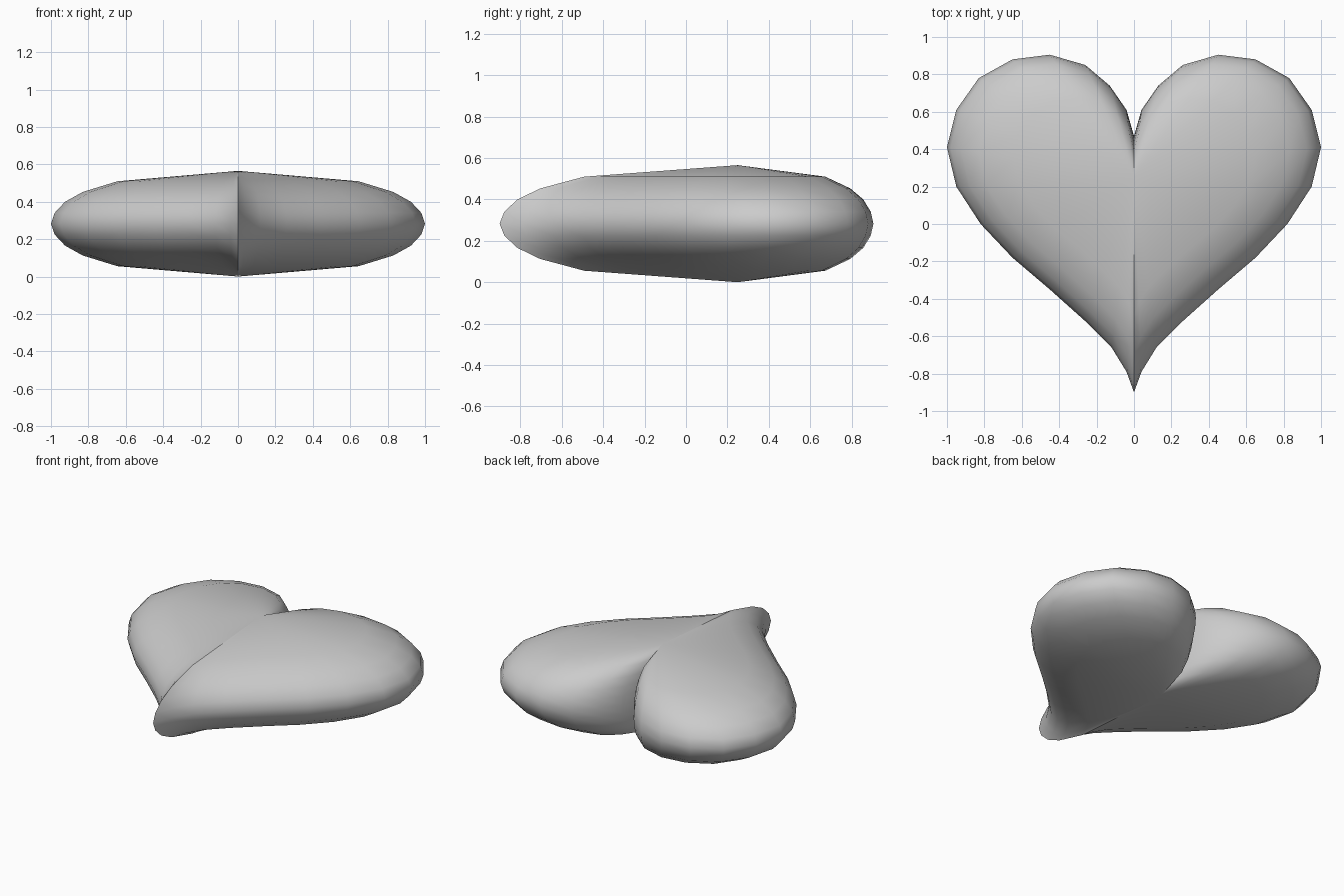
import bpy
import bmesh
import math

default_cube = bpy.data.objects.get("Cube")
if default_cube:
    bpy.data.objects.remove(default_cube, do_unlink=True)

# Plain grey material
grey = bpy.data.materials.new("grey")
grey.use_nodes = True
colour = (0.6, 0.6, 0.6, 1)
grey.diffuse_color = colour
grey.node_tree.nodes["Principled BSDF"].inputs["Base Color"].default_value = colour

# Half of the heart outline, from the front tip round to the notch
half = [(0, -0.90), (0.04, -0.79), (0.12, -0.66), (0.26, -0.52), (0.45, -0.35),
        (0.65, -0.18), (0.82, 0), (0.95, 0.2), (1, 0.41), (0.95, 0.61),
        (0.83, 0.78), (0.65, 0.88), (0.45, 0.905), (0.26, 0.85), (0.13, 0.74),
        (0.04, 0.61), (0, 0.47)]
outline = half + [(-x, y) for x, y in half[-2:0:-1]]

# Puffed section: outline scale and height above the middle plane
MIDDLE, CENTRE_Y = 0.2825, 0.25
section = [(0.645, 0.227), (0.83, 0.17), (0.925, 0.117), (0.98, 0.058)]
section += [(1, 0)] + [(s, -h) for s, h in reversed(section)]

bm = bmesh.new()
rings = [[bm.verts.new((x * s, CENTRE_Y + (y - CENTRE_Y) * s, MIDDLE + h))
          for x, y in outline] for s, h in section]
count = len(outline)

# Quad bands between the rings
for upper, lower in zip(rings, rings[1:]):
    for i in range(count):
        j = (i + 1) % count
        bm.faces.new((upper[i], upper[j], lower[j], lower[i]))

# Shallow cones closing the top and the underside
for ring, z in ((rings[0], 2 * MIDDLE), (rings[-1], 0)):
    apex = bm.verts.new((0, CENTRE_Y, z))
    for i in range(count):
        bm.faces.new((ring[i], ring[(i + 1) % count], apex))

bmesh.ops.recalc_face_normals(bm, faces=bm.faces)

# Keep the centre line between the two lobes crisp
for edge in bm.edges:
    if all(abs(v.co.x) < 1e-5 for v in edge.verts):
        edge.smooth = False

mesh = bpy.data.meshes.new("heart")
bm.to_mesh(mesh)
bm.free()
mesh.materials.append(grey)
heart = bpy.data.objects.new("heart", mesh)
bpy.context.collection.objects.link(heart)

bpy.ops.object.select_all(action='DESELECT')
heart.select_set(True)
bpy.context.view_layer.objects.active = heart
bpy.ops.object.shade_smooth_by_angle(angle=math.radians(45), keep_sharp_edges=True)
